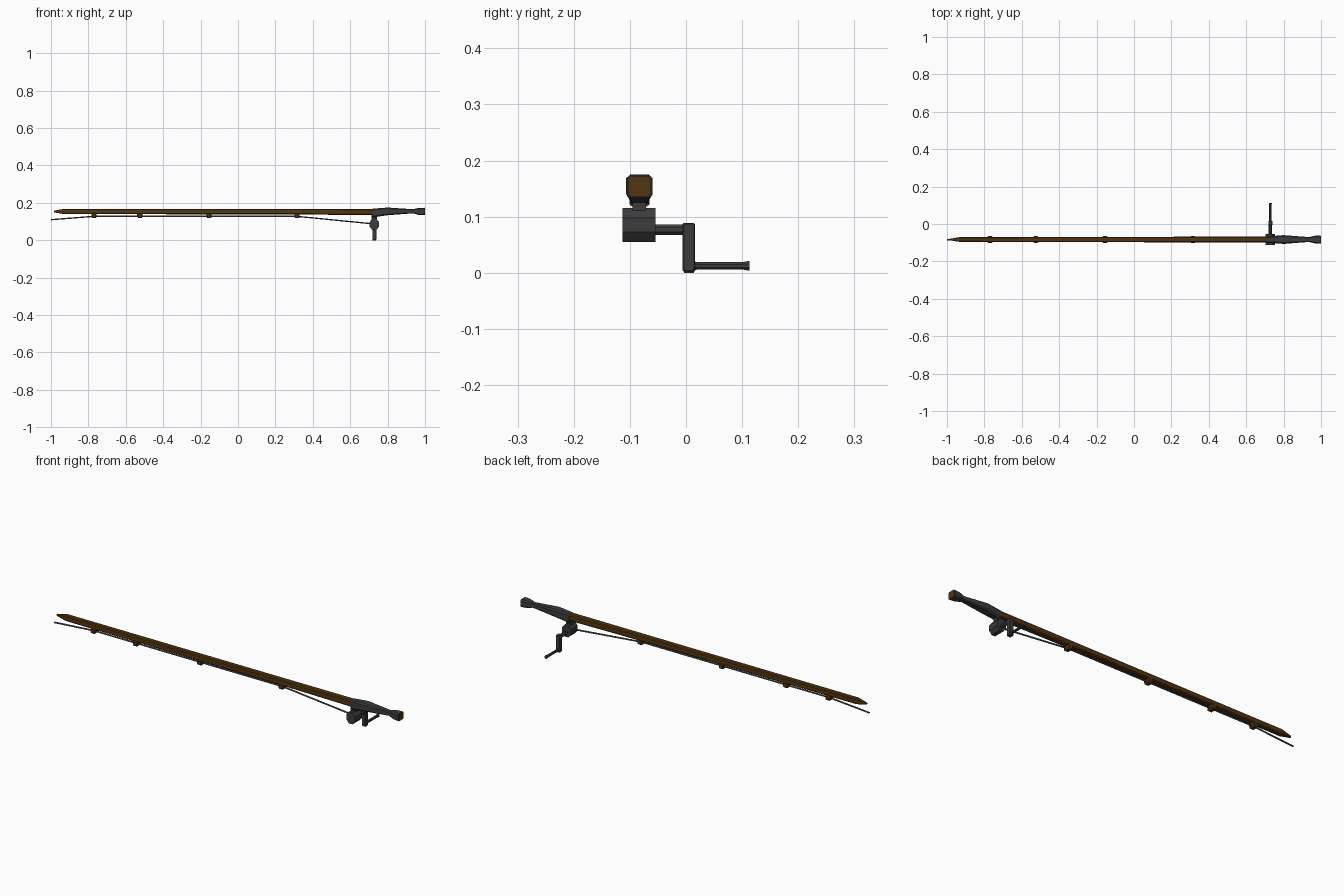
import bpy, bmesh, math
from mathutils import Vector

if "Cube" in bpy.data.objects:
    bpy.data.objects.remove(bpy.data.objects["Cube"])

ROD_Y = -0.083


def material(name, rgb):
    m = bpy.data.materials.new(name)
    m.diffuse_color = (*rgb, 1)
    m.use_nodes = True
    m.node_tree.nodes["Principled BSDF"].inputs["Base Color"].default_value = m.diffuse_color
    return m


WOOD = material("wood", (0.085, 0.036, 0.006))
DARK = material("dark_metal", (0.045, 0.045, 0.048))
LINE = material("line_grey", (0.09, 0.095, 0.095))


def make_object(name, bm, mat):
    bmesh.ops.recalc_face_normals(bm, faces=bm.faces)
    me = bpy.data.meshes.new(name)
    bm.to_mesh(me)
    bm.free()
    me.materials.append(mat)
    ob = bpy.data.objects.new(name, me)
    bpy.context.collection.objects.link(ob)
    return ob


def loft(name, rings, mat):
    bm = bmesh.new()
    loops = [[bm.verts.new(p) for p in ring] for ring in rings]
    n = len(loops[0])
    for a, b in zip(loops, loops[1:]):
        for i in range(n):
            j = (i + 1) % n
            bm.faces.new((a[i], a[j], b[j], b[i]))
    bm.faces.new(loops[0])
    bm.faces.new(loops[-1])
    return make_object(name, bm, mat)


def section_x(x, hw, low, high, chamfer=0.3):
    # chamfered rectangle across the rod
    hz, cz = (high - low) / 2, (high + low) / 2
    k = 1 - chamfer
    pts = [(1, k), (k, 1), (-k, 1), (-1, k), (-1, -k), (-k, -1), (k, -1), (1, -k)]
    return [(x, ROD_Y + u * hw, cz + v * hz) for u, v in pts]


def disc_y(y, x, z, rx, rz, n=8):
    return [(x + rx * math.cos(math.tau * (i + .5) / n), y,
             z + rz * math.sin(math.tau * (i + .5) / n)) for i in range(n)]


def box(name, lo, hi, mat, bevel=0.0):
    bm = bmesh.new()
    bmesh.ops.create_cube(bm, size=1)
    for v in bm.verts:
        v.co = Vector([(a + b) / 2 + c * (b - a) for a, b, c in zip(lo, hi, v.co)])
    if bevel:
        bmesh.ops.bevel(bm, geom=bm.edges[:], offset=bevel, segments=1, affect='EDGES')
    return make_object(name, bm, mat)


# Wooden rod, pointed at the tip
loft("rod", [section_x(*s) for s in [
    (-0.985, 0.004, 0.149, 0.158), (-0.93, 0.013, 0.140, 0.168),
    (0.32, 0.015, 0.138, 0.168), (0.735, 0.016, 0.134, 0.168)]], WOOD)

# Shaped grip and wooden butt cap
loft("grip", [section_x(*s) for s in [
    (0.72, 0.017, 0.122, 0.169), (0.80, 0.0235, 0.134, 0.175),
    (0.935, 0.013, 0.144, 0.166), (0.965, 0.020, 0.136, 0.173),
    (0.997, 0.022, 0.134, 0.174)]], DARK)
loft("butt_cap", [section_x(0.99, 0.020, 0.136, 0.172),
                  section_x(1.0, 0.020, 0.136, 0.172)], WOOD)

# Reel drum, its foot and the crank
loft("reel", [disc_y(y, 0.729, 0.085, 0.027, 0.033) for y in (-0.113, -0.054)], DARK)
box("reel_foot", (0.715, -0.095, 0.105), (0.743, -0.071, 0.14), DARK)
loft("crank_shaft", [disc_y(y, 0.729, 0.077, 0.010, 0.010) for y in (-0.06, 0.0)], DARK)
box("crank_arm", (0.718, -0.006, 0.002), (0.740, 0.016, 0.089), DARK, 0.002)
loft("crank_handle", [disc_y(y, 0.729, 0.0125, r, r) for y, r in
     [(0.01, 0.009), (0.022, 0.007), (0.100, 0.007), (0.113, 0.0095)]], DARK)
box("crank_hub", (0.72, -0.004, 0.0), (0.738, 0.014, 0.02), DARK)

# Line guides under the rod
for i, x in enumerate((-0.77, -0.525, -0.155, 0.315)):
    loft(f"line_guide_{i + 1}", [section_x(x + d, w, lo, 0.145) for d, w, lo in
         [(-0.014, 0.014, 0.125), (-0.009, 0.018, 0.118),
          (0.009, 0.018, 0.118), (0.014, 0.014, 0.125)]], WOOD)

# Fishing line running through the guides to the reel
path = [(-1.0, 0.110), (-0.77, 0.128), (0.315, 0.128), (0.72, 0.088)]
rings = []
for x, z in path:
    rings.append([(x, ROD_Y + 0.004 * math.cos(math.tau * i / 6),
                   z + 0.004 * math.sin(math.tau * i / 6)) for i in range(6)])
loft("fishing_line", rings, LINE)
